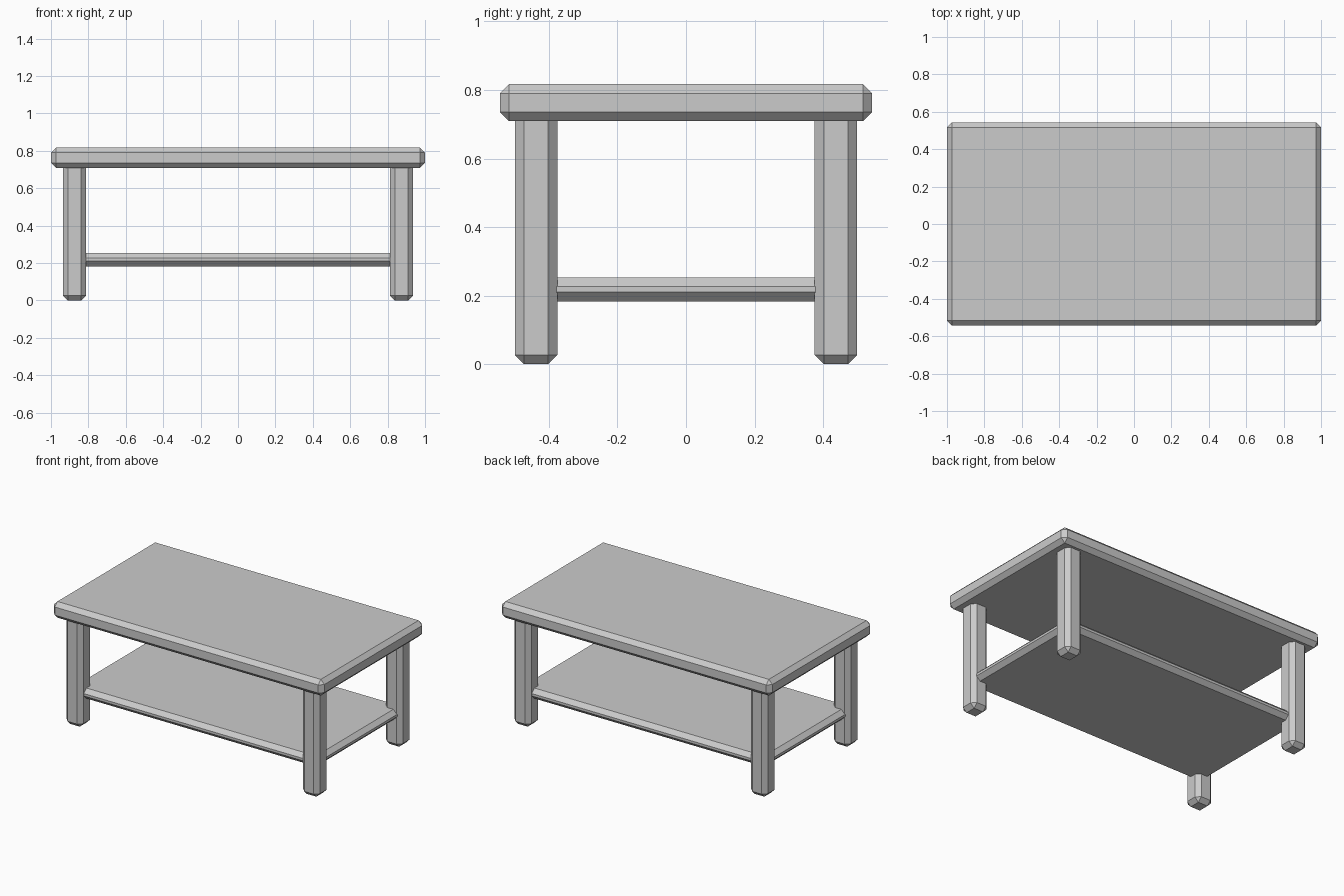
import bpy
import bmesh
from mathutils import Vector

if "Cube" in bpy.data.objects:
    bpy.data.objects.remove(bpy.data.objects["Cube"])

BEVEL = 0.027


def chamfered_box(name, lo, hi):
    """Box between two corners with every edge cut by a flat chamfer."""
    lo, hi = Vector(lo), Vector(hi)
    bm = bmesh.new()
    bmesh.ops.create_cube(bm, size=1)
    size, mid = hi - lo, (lo + hi) / 2
    for v in bm.verts:
        v.co = Vector((v.co.x * size.x, v.co.y * size.y, v.co.z * size.z)) + mid
    mesh = bpy.data.meshes.new(name)
    bm.to_mesh(mesh)
    bm.free()
    obj = bpy.data.objects.new(name, mesh)
    bpy.context.collection.objects.link(obj)
    mod = obj.modifiers.new("chamfer", 'BEVEL')
    mod.width = BEVEL
    mod.segments = 1
    mod.limit_method = 'NONE'
    return obj


# Table top
chamfered_box("table_top", (-1, -0.543, 0.709), (1, 0.543, 0.817))

# Lower shelf, its corners set into the legs
chamfered_box("lower_shelf", (-0.912, -0.467, 0.183), (0.912, 0.467, 0.253))

# Four legs, reaching slightly into the top
LEG_X, LEG_Y, HALF = 0.874, 0.437, 0.062
for sy, depth in ((-1, "front"), (1, "back")):
    for sx, side in ((-1, "left"), (1, "right")):
        x, y = sx * LEG_X, sy * LEG_Y
        chamfered_box(f"{depth}_{side}_leg",
                      (x - HALF, y - HALF, 0), (x + HALF, y + HALF, 0.737))
